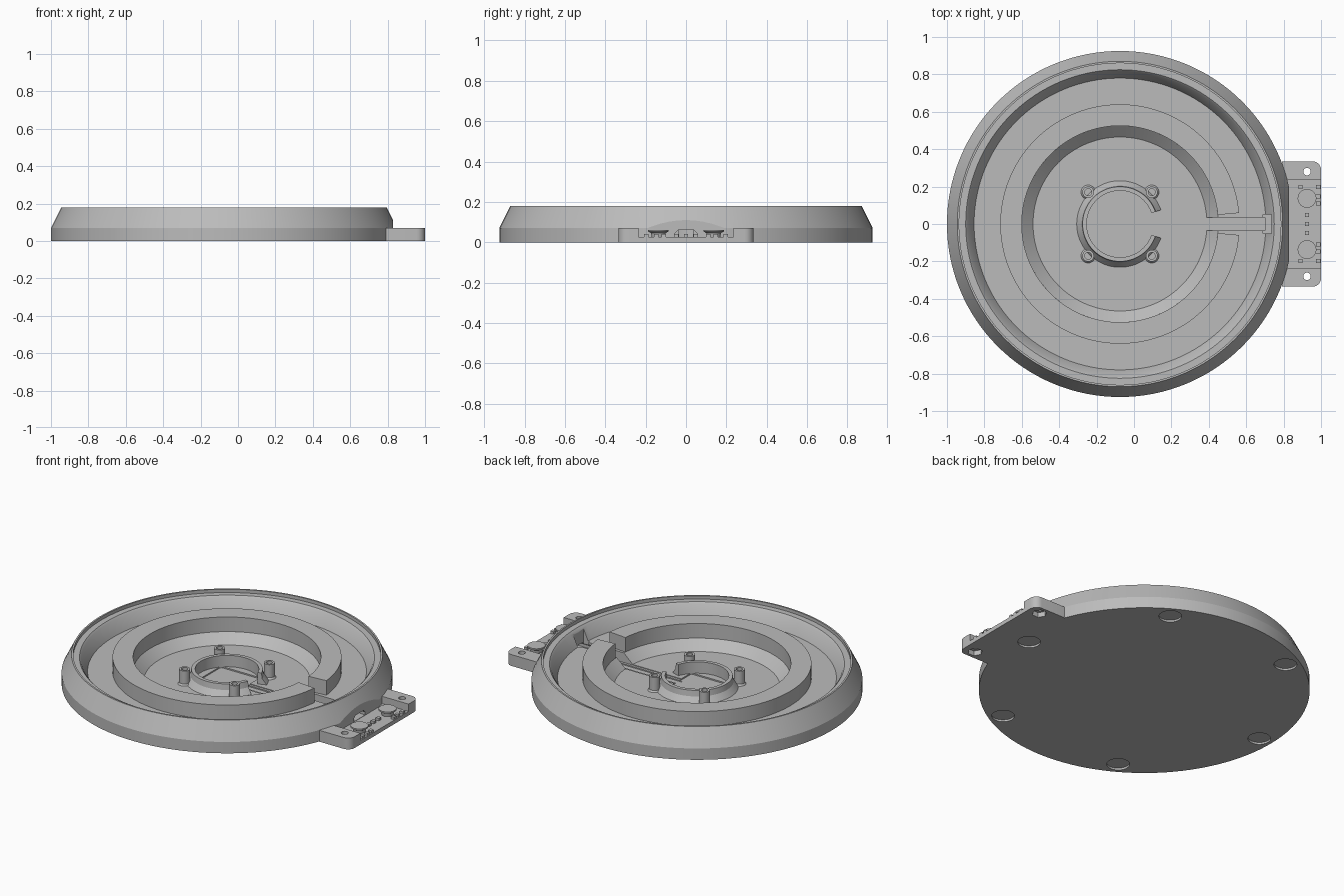
import bpy, bmesh
from math import pi, cos, sin, radians
from mathutils import Matrix, Vector

if "Cube" in bpy.data.objects:
    bpy.data.objects.remove(bpy.data.objects["Cube"])

grey = bpy.data.materials.new("plain grey")
grey.use_nodes = True
grey.diffuse_color = (0.5, 0.5, 0.5, 1)
grey.node_tree.nodes["Principled BSDF"].inputs["Base Color"].default_value = (0.5, 0.5, 0.5, 1)

CX = -0.075  # centre of the round tray


def finish(name, bm):
    bmesh.ops.remove_doubles(bm, verts=bm.verts, dist=1e-5)
    bmesh.ops.recalc_face_normals(bm, faces=bm.faces)
    mesh = bpy.data.meshes.new(name)
    bm.to_mesh(mesh)
    bm.free()
    obj = bpy.data.objects.new(name, mesh)
    bpy.context.collection.objects.link(obj)
    mesh.materials.append(grey)
    return obj


def lathe(name, profile, x=CX, y=0, steps=128, gap=0):
    """Revolve a closed (radius, z) profile; gap is a half angle left open on +x."""
    bm = bmesh.new()
    a0, a1 = radians(gap), 2 * pi - radians(gap)
    rings = []
    for i in range(steps + 1):
        a = a0 + (a1 - a0) * i / steps
        rings.append([bm.verts.new((x + r * cos(a), y + r * sin(a), z)) for r, z in profile])
    n = len(profile)
    for p, q in zip(rings, rings[1:]):
        for j in range(n):
            k = (j + 1) % n
            bm.faces.new((p[j], q[j], q[k], p[k]))
    if gap:
        bm.faces.new(rings[0])
        bm.faces.new(rings[-1])
    return finish(name, bm)


def prism(name, points, lo, hi, along_x=False):
    """Extrude an outline along z, or a (y, z) outline along x."""
    bm = bmesh.new()
    place = (lambda p, h: (h, *p)) if along_x else (lambda p, h: (*p, h))
    a = [bm.verts.new(place(p, lo)) for p in points]
    b = [bm.verts.new(place(p, hi)) for p in points]
    bm.faces.new(a)
    bm.faces.new(b)
    for i in range(len(a)):
        j = (i + 1) % len(a)
        bm.faces.new((a[i], a[j], b[j], b[i]))
    return finish(name, bm)


def box(name, x0, x1, y0, y1, z0, z1):
    return prism(name, [(x0, y0), (x1, y0), (x1, y1), (x0, y1)], z0, z1)


def disc(name, x, y, r, z0, z1, sides=32):
    pts = [(x + r * cos(2 * pi * i / sides), y + r * sin(2 * pi * i / sides)) for i in range(sides)]
    return prism(name, pts, z0, z1)


def boolean(target, tool, operation="DIFFERENCE"):
    mod = target.modifiers.new("bool", "BOOLEAN")
    mod.operation, mod.solver, mod.object = operation, "EXACT", tool
    bpy.context.view_layer.objects.active = target
    bpy.ops.object.modifier_apply(modifier=mod.name)
    bpy.data.objects.remove(tool)


# Round tray with a stepped rim and a dished centre
tray = lathe("tray", [(0, 0), (.925, 0), (.925, .07), (.87, .18), (.86, .18), (.86, .16),
                      (.825, .16), (.815, .15), (.78, .075), (.525, .075), (.465, .02), (0, .02)])
boolean(tray, box("flat_cut", .83, 1.1, -.5, .5, -.1, .3))

# Mounting tab with rounded outer corners and a lowered middle
outline = []
for sy, start in ((-1, -90), (1, 0)):
    for i in range(7):
        a = radians(start + 15 * i)
        outline.append((.955 + .045 * cos(a), sy * .29 + .045 * sin(a)))
tab = prism("mounting_tab", [(.79, .335), (.79, -.335)] + outline, 0, .07)
boolean(tab, box("tab_recess", .82, 1.1, -.235, .235, .025, .2))
boolean(tray, tab, "UNION")

# Screw holes with hexagonal nut pockets
for s in (-1, 1):
    boolean(tray, disc("screw_hole", .925, s * .28, .02, -.1, .2))
    boolean(tray, disc("nut_pocket", .925, s * .28, .042, -.1, .03, 6))

# Foot recesses around the underside
for i in range(6):
    a = i * pi / 3
    boolean(tray, disc("foot_recess", CX + .84 * cos(a), .84 * sin(a), .064, -.1, .012))

# Cable groove, square pocket and arched cable outlet
boolean(tray, box("square_pocket", -.21, .057, -.133, .133, .012, .1))
boolean(tray, box("groove_upper", .05, .7, -.035, .035, .016, .3))
boolean(tray, box("groove_lower", .04, .695, -.02, .02, .009, .3))
boolean(tray, box("rim_notch", .69, .735, -.05, .05, .03, .3))
arch = [(-.055, .027), (.055, .027), (.055, .045), (.04, .06), (-.04, .06), (-.055, .045)]
boolean(tray, prism("cable_outlet", arch, .68, .95, True))

# Raised ring with an opening for the cable
ring = lathe("raised_ring", [(.64, .07), (.64, .165), (.525, .165), (.525, .07)], gap=5.3)

# Central collar, open towards the cable
hub = lathe("centre_collar", [(.235, .015), (.205, .055), (.2, .09), (.178, .09), (.178, .015)], gap=19)

parts = [tray, ring, hub]

# Hollow screw posts around the collar
for sx in (-1, 1):
    for sy in (-1, 1):
        parts.append(lathe("screw_post", [(.042, .015), (.031, .03), (.031, .11), (.018, .11), (.018, .015)],
                           CX + sx * .17, sy * .17, 32))

# Push buttons on the tab
for s in (-1, 1):
    parts.append(lathe("push_button", [(0, .02), (.032, .02), (.036, .045), (.05, .053), (.05, .062), (0, .062)],
                       .925, s * .137, 32))

# Small pegs on the tab
pegs = [(.925, 0), (.925, .048), (.925, -.048)]
for s in (-1, 1):
    pegs += [(.89, s * .197), (.985, s * .197), (.985, s * .148), (.985, s * .11)]
for x, y in pegs:
    parts.append(box("small_peg", x - .011, x + .011, y - .011, y + .011, .02, .04))

# Smooth shading with sharp edges kept
bpy.ops.object.select_all(action="DESELECT")
for obj in parts:
    obj.select_set(True)
bpy.context.view_layer.objects.active = tray
bpy.ops.object.shade_smooth_by_angle(angle=radians(25))
